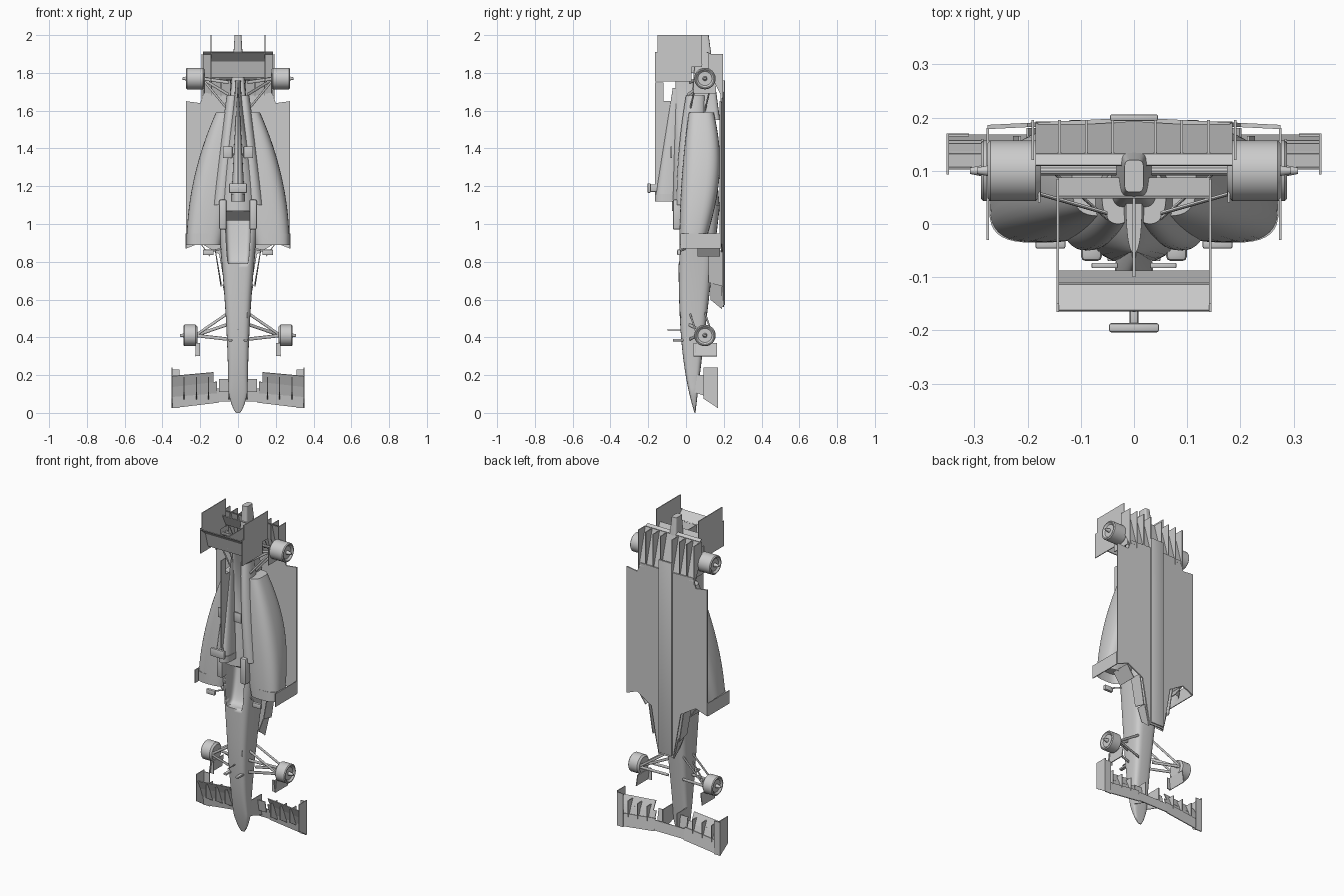
import bpy, bmesh
from math import pi, sin, cos, sqrt, radians, copysign
from mathutils import Vector

cube = bpy.data.objects.get("Cube")
if cube:
    bpy.data.objects.remove(cube)

tone = 0.6
grey = bpy.data.materials.new("plain_grey")
grey.use_nodes = True
grey.diffuse_color = (tone, tone, tone, 1)
grey.node_tree.nodes["Principled BSDF"].inputs["Base Color"].default_value = (tone, tone, tone, 1)

# Shared dimensions
front_axle, rear_axle = 0.41, 1.77
wheel_radius, wheel_depth = 0.057, 0.1
front_span, rear_span, floor_span = 0.35, 0.143, 0.275
fin_top = -0.165
thin, sheet = 0.003, 0.005


def mix(start, end, t):
    return start + (end - start) * t


def finish(name, bm, mirror=False, smooth=True):
    bmesh.ops.recalc_face_normals(bm, faces=bm.faces)
    mesh = bpy.data.meshes.new(name)
    bm.to_mesh(mesh)
    bm.free()
    mesh.materials.append(grey)
    part = bpy.data.objects.new(name, mesh)
    bpy.context.scene.collection.objects.link(part)
    if smooth:
        bpy.ops.object.select_all(action='DESELECT')
        part.select_set(True)
        bpy.context.view_layer.objects.active = part
        bpy.ops.object.shade_smooth_by_angle(angle=radians(35))
    if mirror:
        part.modifiers.new("mirror", 'MIRROR')
    return part


def skin(bm, rings):
    rows = [[bm.verts.new(point) for point in ring] for ring in rings]
    for low, high in zip(rows, rows[1:]):
        for i in range(len(low)):
            bm.faces.new((low[i - 1], low[i], high[i], high[i - 1]))
    bm.faces.new(rows[-1])
    return bm.faces.new(rows[0])


def rounded(angle, power):
    value = cos(angle)
    return copysign(abs(value) ** (2 / power), value)


def loft(name, bottom, top, shape, power=3, mirror=False, inlet=0, steps=30, sides=36):
    # shape(t) gives the left, right, upper and lower limits of each rounded section
    rings = []
    for step in range(steps + 1):
        left, right, upper, lower = shape(step / steps)
        rings.append([(mix(left, right, (1 + rounded(a, power)) / 2),
                       mix(upper, lower, (1 + rounded(a - pi / 2, power)) / 2),
                       mix(bottom, top, step / steps))
                      for a in (2 * pi * i / sides for i in range(sides))])
    bm = bmesh.new()
    mouth = skin(bm, rings)
    if inlet:
        bmesh.ops.inset_region(bm, faces=[mouth], thickness=0.01)
        bmesh.ops.translate(bm, verts=mouth.verts, vec=(0, 0, inlet))
    return finish(name, bm, mirror)


def panel(name, points, mirror=True, thickness=sheet):
    bm = bmesh.new()
    bm.faces.new([bm.verts.new(point) for point in points])
    part = finish(name, bm, smooth=False)
    solid = part.modifiers.new("thickness", 'SOLIDIFY')
    solid.thickness, solid.offset = thickness, 0
    if mirror:
        part.modifiers.new("mirror", 'MIRROR')
    return part


def strip(name, inner, outer, lead, trail, sweep=0):
    # wing element across x; lead and trail are (y, z), sweep raises the inner end
    panel(name, [(x, y, z + lift) for x, (y, z), lift in (
        (inner, lead, sweep), (outer, lead, 0), (outer, trail, 0), (inner, trail, sweep))])


def upright(name, x, depths, heights, rake=0, lean=0, mirror=True):
    # vertical plate; rake raises its upper edge, lean moves its top end sideways
    (near, far), (low, high) = depths, heights
    panel(name, [(x, far, low), (x, near, low + rake), (x + lean, near, high), (x + lean, far, high)], mirror)


def box(name, centre, size, mirror=False):
    bm = bmesh.new()
    bmesh.ops.create_cube(bm, size=1)
    for vert in bm.verts:
        vert.co = Vector(centre) + vert.co * Vector(size)
    bmesh.ops.bevel(bm, geom=bm.edges[:], offset=min(size) / 4, segments=2, affect='EDGES', profile=0.5)
    finish(name, bm, mirror)


def arm(name, start, end, wide=0.009, slim=0.004, sides=10):
    section = [Vector((0, slim * sin(a), wide * cos(a))) for a in (2 * pi * i / sides for i in range(sides))]
    bm = bmesh.new()
    skin(bm, [[Vector(tip) + offset for offset in section] for tip in (start, end)])
    finish(name, bm, True)


def wheel(name, height, inner, outer, sides=40):
    # bare drum with a dished face and an axle nut, turned about x
    r, lip, nut = wheel_radius, 0.01, 0.012
    profile = ((inner, r - lip), (inner + lip, r), (outer - lip / 2, r), (outer, r - lip / 2),
               (outer, r - lip), (outer - lip, r - 2 * lip), (outer - lip, nut), (outer + 2 * lip, nut / 2))
    bm = bmesh.new()
    skin(bm, [[(x, wheel_depth + radius * cos(a), height + radius * sin(a))
               for a in (2 * pi * i / sides for i in range(sides))] for x, radius in profile])
    finish(name, bm, True)


# Central body
def tub_shape(t):
    half = (0.05 + 0.07 * t * t) * sqrt(min(1, 0.05 + 10 * t))
    return -half, half, -0.04 + 0.085 * (1 - t) ** 4, mix(0.05, 0.18, t)


def cover_shape(t):
    half = mix(0.11, 0.015, t * t * (3 - 2 * t))
    return -half, half, mix(-0.075, -0.055, t), mix(0.18, 0.12, t)


def airbox_shape(t):
    half = mix(0.036, 0.004, t)
    return -half, half, mix(fin_top, -0.07, t), -0.03


def gearbox_shape(t):
    half = mix(0.07, 0.018, sqrt(t))
    return -half, half, mix(0.02, 0.06, t), mix(0.18, 0.12, t)


def cockpit_shape(t):
    half = mix(0.05, 0.07, sqrt(t))
    return -half, half, -0.1, mix(0, 0.09, sqrt(t))


body = loft("nose_and_tub", 0, 1.1, tub_shape, 4, steps=50)
loft("engine_cover", 1.07, 1.76, cover_shape, 2.2)
loft("airbox", 1.12, 1.72, airbox_shape, 2.4, inlet=0.04)
loft("gearbox_and_crash_structure", 1.55, 2, gearbox_shape, 5)

# Cockpit opening, seat and headrest
cutter = loft("cockpit_cutter", 0.79, 1.08, cockpit_shape, 6)
cutter.hide_render = True
cutter.hide_set(True)
opening = body.modifiers.new("cockpit", 'BOOLEAN')
opening.operation, opening.object = 'DIFFERENCE', cutter
strip("seat_back", 0, 0.06, (0.02, 1.02), (-0.05, 1.08))
box("headrest", (0.08, -0.045, 1.05), (0.04, 0.05, 0.16), True)

# Side pods and the bulges beside the engine
loft("side_pods", 0.89, 1.59, lambda t: (
    0.09 * (1 - t) ** 2, 0.272 - 0.155 * t * t, -0.035 + 0.05 * t * t, 0.1 + 0.08 * sin(0.8 * pi * t)),
    mirror=True, inlet=0.06)
loft("pod_bulges", 1.1, 1.68, lambda t: (
    0.04 * (1 - t), 0.14 - 0.08 * t, -0.05 + 0.05 * t * t, 0.1), 2.2, True)
upright("pod_leading_vanes", floor_span, (-0.03, 0.18), (0.87, 0.95))

# Shark fin, camera and cover winglets
upright("shark_fin", 0, (fin_top, 0), (1.13, 1.65), mirror=False)
upright("shark_fin_tail", 0, (fin_top, -0.12), (1.65, 1.75), mirror=False)
box("camera_stem", (0, -0.17, 1.19), (0.016, 0.05, 0.04))
box("camera_bar", (0, -0.195, 1.19), (0.094, 0.017, 0.05))
box("cover_winglets", (0.055, -0.078, 1.38), (0.05, 0.01, 0.06), True)

# Floor, plank and diffuser
outline = [(0, 0.56), (0.05, 0.56), (0.1, 0.84), (0.2, 0.9), (floor_span, 0.87),
           (floor_span, 1.65), (0.2, 1.64), (0.18, 1.7), (0, 1.7)]
panel("floor", [(x, 0.196 - x / 20, z) for x, z in outline], thickness=0.008)
box("plank", (0, 0.2, 1.165), (0.09, 0.012, 1.19))
strip("diffuser_roof", 0, 0.185, (0.19, 1.68), (0.13, 1.9))
strip("diffuser_lip", 0, 0.185, (0.13, 1.9), (0.11, 1.91))
for i in range(4):
    upright(f"diffuser_fin_{i + 1}", 0.05 * (i + 1) - 0.01, (0.12, 0.195), (1.66, 1.9), rake=0.15)

# Barge boards, turning vanes and mirrors
upright("barge_boards", 0.09, (0.12, 0.195), (0.67, 0.86), rake=0.02, lean=0.03)
upright("turning_vanes", 0.15, (0.06, 0.18), (0.83, 0.9), lean=0.05)
upright("floor_tip_vanes", 0.05, (0.13, 0.19), (0.55, 0.68), rake=0.05, lean=0.03)
box("mirrors", (0.157, -0.037, 0.85), (0.057, 0.019, 0.03), True)
arm("mirror_stems", (0.08, 0, 0.87), (0.15, -0.035, 0.855), sheet, thin)

# Front wing: swept main plane, two stacked flaps, fences and end plates
strip("front_wing_centre", 0, 0.1, (0.165, 0.06), (0.156, 0.12))
strip("front_wing_main", 0.1, front_span, (0.166, 0.025), (0.154, 0.1), sweep=0.03)
for i in range(2):
    strip(f"front_wing_flap_{i + 1}", 0.11 + 0.02 * i, front_span, (0.152 - 0.018 * i, 0.085 + 0.05 * i),
          (0.13 - 0.025 * i, 0.145 + 0.05 * i), sweep=0.02)
for i in range(3):
    upright(f"front_wing_fence_{i + 1}", 0.155 + 0.065 * i, (0.095, 0.16), (0.07, 0.19), rake=0.04)
upright("front_wing_end_plates", front_span, (0.093, 0.17), (0.025, 0.24), rake=0.05)
strip("front_wing_feet", 0.31, front_span, (0.168, 0.025), (0.167, 0.23))
upright("nose_pylons", 0.048, (0.04, 0.16), (0.07, 0.2), rake=0.04)
strip("nose_side_vanes", 0.05, 0.1, (0.135, 0.11), (0.122, 0.18))

# Wheels without tyres, with duct fins
wheel("front_wheels", front_axle, 0.215, 0.288)
wheel("rear_wheels", rear_axle, 0.175, 0.275)
upright("front_duct_fins", 0.225, (0.04, 0.165), (0.3, 0.37), lean=-0.01)
strip("front_duct_lips", 0.2, 0.225, (0.05, 0.3), (0.05, 0.37))
upright("rear_duct_fins", 0.178, (0.04, 0.16), (0.69 + 1, 1.8))

# Suspension: two wishbones, a diagonal rod and a shaft at each corner
for axle, height, hub, reach in (("front", front_axle, 0.225, 0.12), ("rear", rear_axle, 0.19, -0.17)):
    for level, root, tip in (("upper", 0.02, 0.06), ("lower", 0.1, 0.14)):
        for leg, shift in (("straight", -0.02), ("raked", reach)):
            arm(f"{axle}_{level}_{leg}_arms", (0.05, root, height + shift), (hub, tip, height))
    arm(f"{axle}_rods", (0.05, 0.01, height + reach / 2), (hub, 0.13, height))
arm("drive_shafts", (0, wheel_depth, rear_axle), (0.19, wheel_depth, rear_axle), slim=0.009)

# Nose probe, cameras and sensor
box("nose_probe", (0, -0.06, 0.44), (sheet, 0.08, sheet))
box("nose_cameras", (0.04, -0.03, 0.385), (0.02, 0.08, 0.012), True)
box("nose_sensor", (0.04, -0.02, 0.53), (0.02, 0.02, 0.06))

# Rear wing: stepped end plates, two elements, beam wing and pylon
upright("rear_wing_plates_low", rear_span, (fin_top, 0.03), (1.755, 1.91))
upright("rear_wing_plates_high", rear_span, (-0.15, 0.085), (1.83, 2))
strip("rear_wing_main", 0, rear_span, (-0.09, 1.775), (-0.115, 1.865))
strip("rear_wing_flap", 0, rear_span, (-0.112, 1.86), (-0.163, 1.905))
strip("beam_wing", 0, rear_span, (0.085, 1.84), (0.05, 1.91))
upright("rear_wing_pylon", 0, (-0.1, 0.07), (1.8, 1.87), mirror=False)
